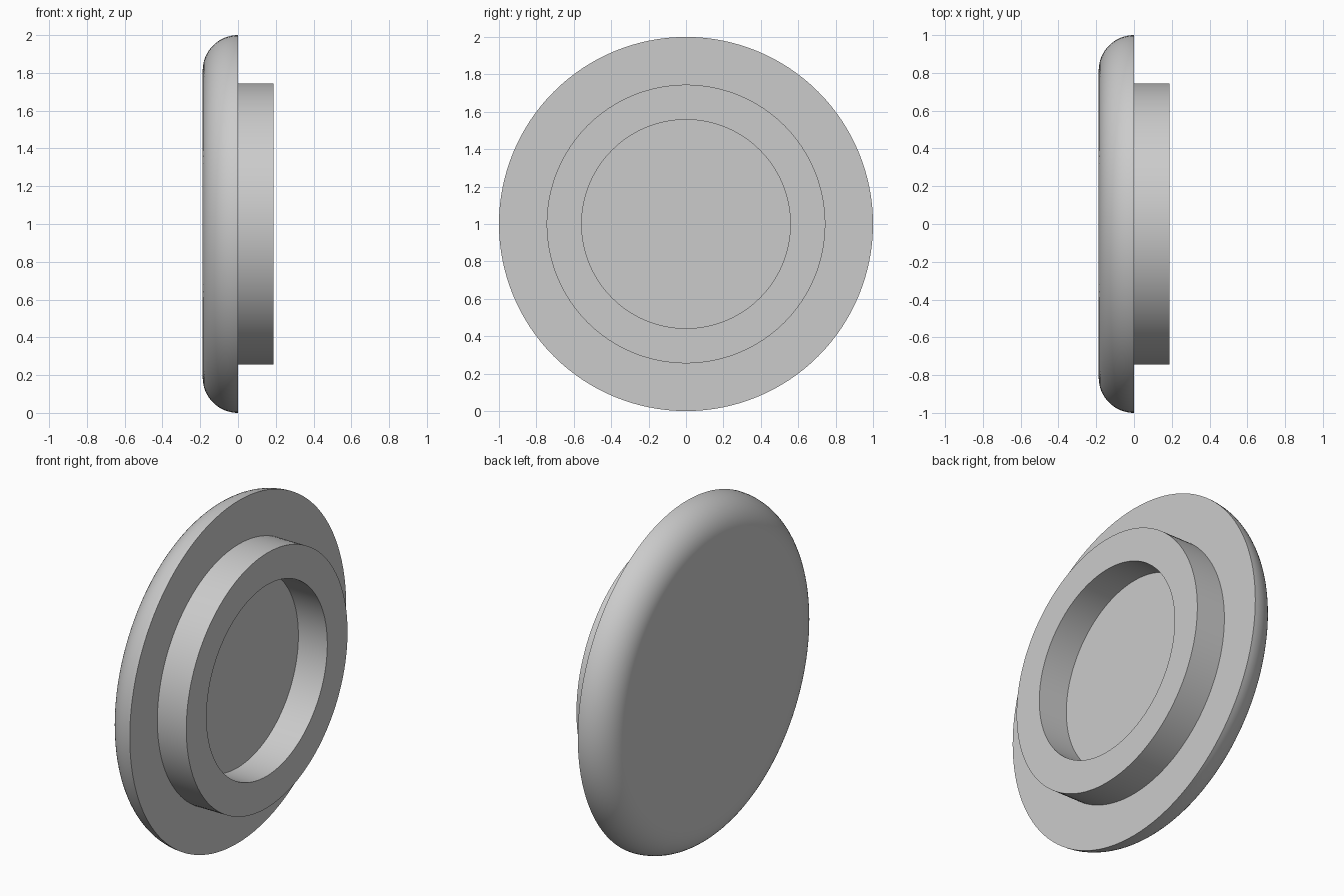
import bpy
import bmesh
from math import sin, cos, pi

if "Cube" in bpy.data.objects:
    bpy.data.objects.remove(bpy.data.objects["Cube"], do_unlink=True)

SEGMENTS = 128
DEPTH = 0.187          # thickness of the flange and of the rim
OUTER, RIM_OUT, RIM_IN = 1.0, 0.745, 0.558
FILLET_STEPS = 16

grey = bpy.data.materials.new("plain grey")
grey.use_nodes = True
colour = (0.6, 0.6, 0.6, 1)
grey.diffuse_color = colour
grey.node_tree.nodes["Principled BSDF"].inputs["Base Color"].default_value = colour


def lathe(name, profile):
    """Revolve (x, radius) points about the x axis and close both ends."""
    bm = bmesh.new()
    rings = []
    for x, r in profile:
        rings.append([bm.verts.new((x, r * cos(2 * pi * i / SEGMENTS),
                                    1 + r * sin(2 * pi * i / SEGMENTS)))
                      for i in range(SEGMENTS)])
    for a, b in zip(rings, rings[1:]):
        for i in range(SEGMENTS):
            j = (i + 1) % SEGMENTS
            bm.faces.new((a[i], a[j], b[j], b[i]))
    bm.faces.new(rings[0])
    bm.faces.new(rings[-1])
    bmesh.ops.recalc_face_normals(bm, faces=bm.faces)
    # Curved walls are smooth, the flat end faces stay flat
    for f in bm.faces:
        f.smooth = abs(f.normal.x) < 0.9999
    mesh = bpy.data.meshes.new(name)
    bm.to_mesh(mesh)
    bm.free()
    mesh.materials.append(grey)
    obj = bpy.data.objects.new(name, mesh)
    bpy.context.collection.objects.link(obj)
    return obj


# Rounded outer edge of the flange
fillet = []
for k in range(FILLET_STEPS + 1):
    t = pi / 2 * k / FILLET_STEPS
    fillet.append((-DEPTH * cos(t), OUTER - DEPTH + DEPTH * sin(t)))

# Flange, then raised rim with a round recess inside it
rim = [(0, RIM_OUT), (DEPTH, RIM_OUT), (DEPTH, RIM_IN), (0, RIM_IN)]
lathe("round_plug", fillet + rim)
